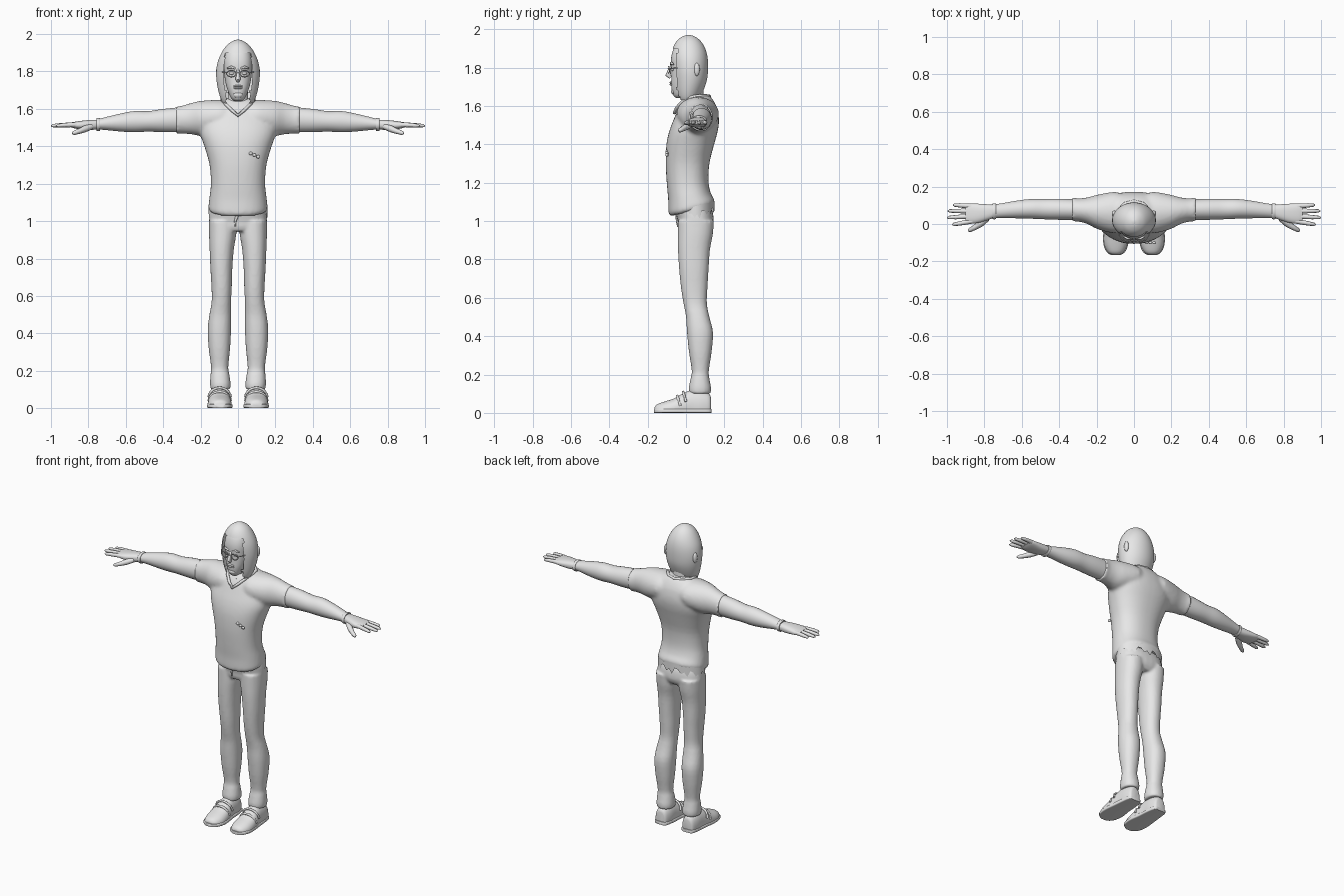
import bpy, bmesh, math
from mathutils import Vector

grey = bpy.data.materials.new("plain_grey")
grey.diffuse_color = (0.8, 0.8, 0.8, 1)


def finish(name, bm, angle=50):
    bmesh.ops.recalc_face_normals(bm, faces=bm.faces)
    me = bpy.data.meshes.new(name)
    bm.to_mesh(me)
    bm.free()
    ob = bpy.data.objects.new(name, me)
    bpy.context.collection.objects.link(ob)
    me.materials.append(grey)
    bpy.ops.object.select_all(action='DESELECT')
    ob.select_set(True)
    bpy.context.view_layer.objects.active = ob
    bpy.ops.object.shade_smooth_by_angle(angle=math.radians(angle))
    return ob


def smooth_rows(rows, sub):
    """Catmull-Rom interpolation between section rows."""
    out = []
    for i in range(len(rows) - 1):
        p0, p1, p2, p3 = (rows[max(i - 1, 0)], rows[i], rows[i + 1], rows[min(i + 2, len(rows) - 1)])
        for k in range(sub):
            t = k / sub
            out.append([0.5 * (2 * b + (c - a) * t + (2 * a - 5 * b + 4 * c - d) * t * t
                               + (3 * b - a - 3 * c + d) * t ** 3)
                        for a, b, c, d in zip(p0, p1, p2, p3)])
    return out + [list(rows[-1])]


def bridge(bm, rings):
    n = len(rings[0])
    for a, b in zip(rings, rings[1:]):
        for i in range(n):
            bm.faces.new((a[i], a[(i + 1) % n], b[(i + 1) % n], b[i]))
    bm.faces.new(rings[0])
    bm.faces.new(rings[-1])


def loft(name, axis, rows, side=1, n=24, sub=3, power=2.0, shape=None, drop=None):
    """Rows are (position, min u, max u, min v, max v) along an axis."""
    bm = bmesh.new()
    rings = []
    for t, u0, u1, v0, v1 in smooth_rows(rows, sub):
        ring = []
        for i in range(n):
            a = 2 * math.pi * (i + 0.5) / n
            c, s = math.cos(a), math.sin(a)
            c = math.copysign(abs(c) ** (2 / power), c)
            s = math.copysign(abs(s) ** (2 / power), s)
            u, v = (u0 + u1) / 2 + c * (u1 - u0) / 2, (v0 + v1) / 2 + s * (v1 - v0) / 2
            p = Vector({'x': (t, u, v), 'y': (u, t, v), 'z': (u, v, t)}[axis])
            if shape:
                p = shape(p)
            p.x *= side
            ring.append(bm.verts.new(p))
        rings.append(ring)
    bridge(bm, rings)
    if drop:
        gone = [f for f in bm.faces if drop(f.calc_center_median())]
        bmesh.ops.delete(bm, geom=gone, context='FACES')
    return finish(name, bm)


def tube(name, pts, radii, n=8, closed=False):
    bm = bmesh.new()
    pts = [Vector(p) for p in pts]
    if not isinstance(radii, (list, tuple)):
        radii = [radii] * len(pts)
    rings = []
    for i, p in enumerate(pts):
        prev = pts[i - 1] if (i or closed) else p
        nxt = pts[(i + 1) % len(pts)] if (i < len(pts) - 1 or closed) else p
        d = (nxt - prev).normalized()
        ref = Vector((0, 0, 1)) if abs(d.z) < 0.85 else Vector((0, 1, 0))
        u = d.cross(ref).normalized()
        w = u.cross(d)
        rings.append([bm.verts.new(p + radii[i] * (u * math.cos(2 * math.pi * k / n)
                      + w * math.sin(2 * math.pi * k / n))) for k in range(n)])
    if closed:
        for a, b in zip(rings, rings[1:] + rings[:1]):
            for i in range(n):
                bm.faces.new((a[i], a[(i + 1) % n], b[(i + 1) % n], b[i]))
    else:
        bridge(bm, rings)
    return finish(name, bm)


def ball(name, loc, size):
    bm = bmesh.new()
    bmesh.ops.create_uvsphere(bm, u_segments=14, v_segments=10, radius=1)
    for v in bm.verts:
        v.co = Vector(loc) + Vector(v.co[k] * size[k] for k in range(3))
    return finish(name, bm)


def fuse(name, parts, voxel, steps):
    """Merge overlapping volumes into one soft skin."""
    bpy.ops.object.select_all(action='DESELECT')
    for p in parts:
        p.select_set(True)
    ob = bpy.context.view_layer.objects.active = parts[0]
    bpy.ops.object.join()
    ob.name = name
    m = ob.modifiers.new("skin", 'REMESH')
    m.mode, m.voxel_size, m.use_smooth_shade = 'VOXEL', voxel, True
    s = ob.modifiers.new("soften", 'SMOOTH')
    s.factor, s.iterations = 0.5, steps


def both(rows):
    return [(z, -x, x, y0, y1) for z, x, y0, y1 in rows]


def tilt(p):
    # hem hangs lower at the front
    return Vector((p.x, p.y, p.z + 0.25 * p.y * min(1, max(0, (1.25 - p.z) / 0.2))))


SIDES = ((1, "left"), (-1, "right"))

# Shirt: body plus short sleeves
shirt = [loft("torso", 'z', both([
    (1.045, .148, -.078, .142), (1.06, .158, -.09, .15), (1.085, .157, -.092, .146),
    (1.13, .152, -.093, .128), (1.2, .145, -.1, .117), (1.3, .152, -.106, .122),
    (1.4, .18, -.102, .147), (1.47, .203, -.087, .166), (1.53, .2, -.064, .172),
    (1.59, .17, -.038, .162), (1.63, .12, -.01, .142), (1.655, .08, .02, .122)]),
    n=40, power=2.3, shape=tilt)]
for s, tag in SIDES:
    shirt.append(loft("sleeve", 'x', [
        (.04, -.03, .15, 1.5, 1.64), (.1, -.05, .172, 1.47, 1.648), (.19, -.03, .158, 1.455, 1.644),
        (.25, 0, .142, 1.464, 1.632), (.3, .013, .137, 1.467, 1.617), (.33, .01, .144, 1.465, 1.613)], s))
fuse("shirt", shirt, .01, 6)

# Trousers: hips plus legs
pants = [loft("hips", 'z', both([
    (.945, .13, -.03, .12), (.97, .153, -.04, .138), (1.0, .155, -.043, .145),
    (1.05, .15, -.055, .138), (1.1, .14, -.06, .115)]), n=32, power=2.4)]
for s, tag in SIDES:
    pants.append(loft("leg", 'z', [
        (1.0, .006, .155, -.042, .146), (.93, .009, .155, -.043, .14), (.85, .022, .152, -.042, .125),
        (.75, .03, .148, -.036, .118), (.65, .033, .142, -.026, .112), (.57, .037, .141, -.013, .109),
        (.5, .037, .153, 0, .122), (.42, .037, .162, .005, .141), (.32, .042, .157, .015, .134),
        (.22, .052, .144, .03, .119), (.18, .046, .147, .024, .122), (.13, .039, .15, .014, .131),
        (.1, .042, .146, .016, .128)], s, power=2.2))
fuse("trousers", pants, .008, 4)

# Ragged shirt tail below the hem
bm = bmesh.new()
strip = []
for i in range(37):
    a = math.radians(-50 + 280 * i / 36)
    x, y = .157 * math.cos(a), .05 + .099 * math.sin(a)
    top = 1.065 + .25 * y
    strip.append((bm.verts.new((x, y, top)), bm.verts.new((x, y, top - (.035, .06, .045, .07, .03)[i % 5]))))
for a, b in zip(strip, strip[1:]):
    bm.faces.new((a[0], b[0], b[1], a[1]))
finish("shirt_tail", bm, 30)

# Fly on the trousers
tube("fly_flap", [(0, -.045, 1.04), (-.015, -.047, 1.0), (-.015, -.043, .97)], [.01, .006, .003])

# V neckline
half = [(.03, -.048, 1.59), (.062, -.02, 1.622), (.085, .025, 1.645), (.085, .07, 1.652), (.05, .108, 1.652)]
tube("collar", [(0, -.06, 1.565)] + half + [(0, .122, 1.65)] + [(-x, y, z) for x, y, z in half[::-1]],
     .009, closed=True)

# Chest pins
for i in range(3):
    ball("chest_pin", (.068 + .02 * i, -.1, 1.362 - .009 * i), (.01, .008, .009))

# Arms, hands, shoes
for s, tag in SIDES:
    loft("arm_" + tag, 'x', [
        (.31, .02, .132, 1.475, 1.609), (.4, .022, .135, 1.475, 1.6), (.48, .025, .134, 1.478, 1.588),
        (.55, .028, .134, 1.475, 1.589), (.62, .03, .126, 1.478, 1.577), (.7, .032, .112, 1.486, 1.558),
        (.75, .032, .104, 1.49, 1.545)], s)
    loft("wristband_" + tag, 'x', [(.738, .027, .109, 1.483, 1.55), (.742, .025, .111, 1.481, 1.552),
         (.752, .025, .111, 1.481, 1.552), (.756, .027, .109, 1.483, 1.55)], s, sub=1)
    loft("palm_" + tag, 'x', [
        (.745, .034, .102, 1.492, 1.542), (.79, .018, .106, 1.487, 1.541), (.84, .004, .109, 1.49, 1.536),
        (.88, .004, .109, 1.497, 1.53), (.9, .015, .1, 1.505, 1.525)], s, power=2.5)
    for finger, tip, y0, y1 in (("index", .972, .016, -.004), ("middle", 1.0, .042, .034),
                                ("ring", .996, .069, .07), ("little", .968, .095, .102)):
        at = lambda t: (s * (.86 + (tip - .86) * t), y0 + (y1 - y0) * t, 1.515 - .006 * t * t)
        tube(finger + "_finger_" + tag, [at(t) for t in (0, .35, .65, .92, 1)],
             [.013, .0125, .0115, .009, .003])
    tube("thumb_" + tag, [(s * .785, .03, 1.505), (s * .82, .002, 1.492), (s * .85, -.018, 1.48),
         (s * .878, -.033, 1.471), (s * .886, -.038, 1.469)], [.016, .018, .014, .011, .004])

    floor = lambda p: Vector((p.x, p.y, max(p.z, 0.004)))
    loft("shoe_" + tag, 'y', [
        (-.163, .075, .12, -.01, .03), (-.15, .053, .142, -.03, .045), (-.11, .035, .16, -.04, .06),
        (-.06, .034, .162, -.04, .076), (-.02, .04, .157, -.05, .1), (.03, .046, .15, -.05, .12),
        (.08, .048, .147, -.05, .115), (.12, .058, .138, -.04, .1), (.13, .07, .126, -.02, .08)],
        s, power=2.3, shape=floor)
    loft("sole_" + tag, 'y', [
        (-.167, .075, .12, 0, .02), (-.15, .048, .147, 0, .022), (-.11, .031, .163, 0, .022),
        (-.06, .029, .165, 0, .022), (0, .038, .158, 0, .022), (.06, .042, .152, 0, .022),
        (.12, .052, .143, 0, .022), (.133, .068, .128, 0, .02)], s, power=6)
    for y, z in ((-.045, .083), (-.015, .104)):
        tube("shoe_strap_" + tag, [(s * (.098 + .058 * math.cos(a)), y + .015 * (1 - math.sin(a)),
             z - .045 + .05 * math.sin(a)) for a in (math.pi * k / 10 for k in range(11))], .007)

# Neck and head
loft("neck", 'z', both([(1.6, .062, .0, .1), (1.65, .055, .0, .092), (1.72, .055, .0, .09)]))
loft("face", 'z', both([
    (1.642, .02, -.052, 0), (1.658, .038, -.068, .03), (1.7, .056, -.077, .06), (1.74, .067, -.077, .07),
    (1.79, .074, -.077, .08), (1.85, .076, -.078, .08), (1.9, .066, -.064, .07), (1.93, .045, -.04, .05)]),
    n=32, power=2.3)
loft("hair", 'z', both([
    (1.602, .052, -.01, .035), (1.63, .08, -.045, .062), (1.67, .098, -.06, .086), (1.73, .112, -.069, .108),
    (1.79, .117, -.074, .115), (1.85, .109, -.076, .113), (1.9, .088, -.069, .1), (1.94, .06, -.047, .075),
    (1.962, .03, -.018, .045), (1.97, .006, .008, .02)]), n=48, sub=4,
    drop=lambda c: c.y < -.005 and 1.615 < c.z < 1.9 and abs(c.x) < (.072 if c.z > 1.7 else .062))

# Facial features
tube("nose", [(0, -.075, 1.81), (0, -.086, 1.785), (0, -.094, 1.76), (0, -.08, 1.748)], [.007, .009, .014, .009])
for z in (1.722, 1.711):
    ball("lip", (0, -.077, z), (.025, .009, .006))
ball("chin", (0, -.066, 1.675), (.026, .012, .016))
for s, tag in SIDES:
    ball("ear_" + tag, (s * .106, .056, 1.79), (.013, .016, .034))
    ball("eye_" + tag, (s * .034, -.07, 1.79), (.014, .01, .008))
    tube("brow_" + tag, [(s * .014, -.078, 1.816), (s * .036, -.077, 1.824), (s * .058, -.066, 1.816)],
         [.005, .007, .004])
    # Spectacles
    tube("lens_rim_" + tag, [(s * .036 + .025 * math.cos(a), -.092 + .006 * abs(math.cos(a)),
         1.788 + .017 * math.sin(a)) for a in (math.pi * k / 10 for k in range(20))], .0028, 6, True)
    tube("temple_" + tag, [(s * .061, -.086, 1.795), (s * .08, -.06, 1.797), (s * .108, .05, 1.802)], .0028, 6)
tube("nose_bridge", [(-.012, -.09, 1.792), (0, -.093, 1.796), (.012, -.09, 1.792)], .0028, 6)
